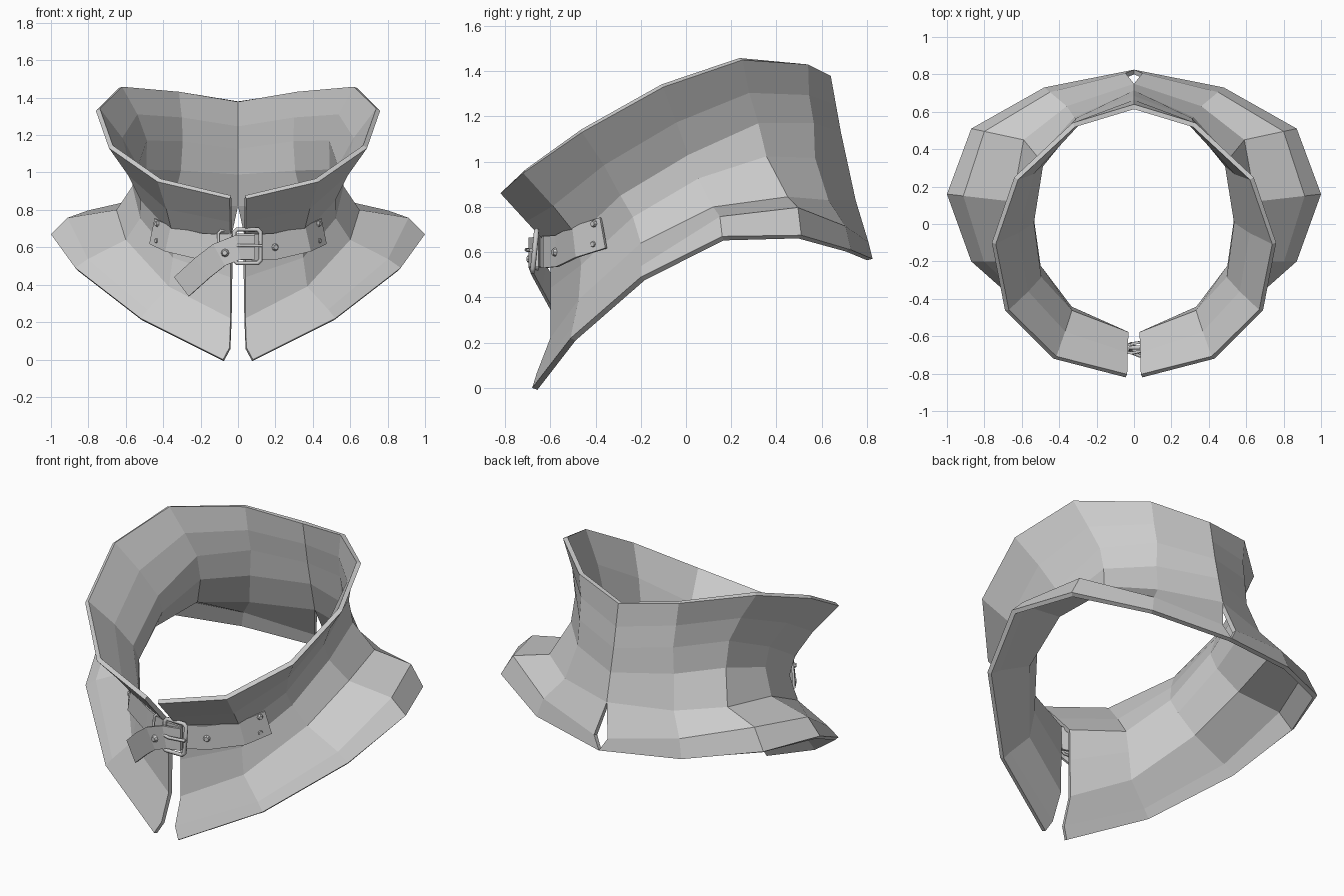
import bpy
from mathutils import Vector

if "Cube" in bpy.data.objects:
    bpy.data.objects.remove(bpy.data.objects["Cube"])

def make_mesh(name, verts, faces):
    me = bpy.data.meshes.new(name)
    me.from_pydata([tuple(v) for v in verts], [], faces)
    me.update()
    ob = bpy.data.objects.new(name, me)
    bpy.context.collection.objects.link(ob)
    return ob

def solidify(ob, thickness, offset):
    m = ob.modifiers.new("thickness", 'SOLIDIFY')
    m.thickness, m.offset, m.use_even_offset = thickness, offset, True

# Collar half: four guide rings, front gap to centre back
rim = [(.045, -.82, .86), (.43, -.72, .95), (.69, -.46, 1.13), (.76, -.10, 1.33),
       (.64, .25, 1.45), (.33, .54, 1.43), (0, .64, 1.38)]
waist = [(.04, -.60, .62), (.35, -.48, .67), (.52, -.29, .85), (.56, .01, 1.03),
         (.51, .32, 1.17), (.31, .565, 1.17), (0, .685, 1.13)]
crease = [(.04, -.60, .22), (.37, -.475, .39), (.60, -.20, .64), (.65, .12, .80),
          (.59, .45, .845), (.36, .63, .83), (0, .75, .83)]
hem = [(.08, -.68, 0), (.52, -.51, .22), (.87, -.20, .49), (1.0, .16, .67),
       (.87, .51, .675), (.48, .73, .61), (0, .825, .57)]
pull = [0, .03, .06, .06, .06, .04, 0]       # how far the neck hollows inward
lift = [.01, .005, .01, .055, .08, .05, .01]  # rounded shoulder of the flange

verts = []
for r, w, c, h, p, l in zip(rim, waist, crease, hem, pull, lift):
    r, w, c, h = map(Vector, (r, w, c, h))
    shrink = lambda v, k: Vector((v.x * (1 - k), v.y * (1 - k), v.z))
    shoulder = c.lerp(h, .75) + Vector((0, 0, l))
    if h.x < .1:
        shoulder.x = .045
    verts += [r, shrink(r.lerp(w, .52), p * .4), w,
              shrink(w.lerp(c, .45), p), c, shoulder, h]
R = 7
faces = [(i * R + j, i * R + j + 1, (i + 1) * R + j + 1, (i + 1) * R + j)
         for i in range(6) for j in range(R - 1)]
collar = make_mesh("collar", verts, faces)
mir = collar.modifiers.new("mirror", 'MIRROR')
mir.merge_threshold = .002
solidify(collar, .025, -1)

# Straps: flat bands swept along a path, facing outward from the neck
def band(name, path, half):
    pts = [Vector(p) for p in path]
    vs = []
    for i, p in enumerate(pts):
        t = (pts[min(i + 1, len(pts) - 1)] - pts[max(i - 1, 0)]).normalized()
        out = Vector((p.x * .7, p.y, 0)).normalized()
        up = t.cross(out).normalized()
        if up.z < 0:
            up = -up
        vs += [p + up * half, p - up * half]
    fs = [(2 * i, 2 * i + 1, 2 * i + 3, 2 * i + 2) for i in range(len(pts) - 1)]
    solidify(make_mesh(name, vs, fs), .014, 0)

band("buckle_strap", [(.455, -.365, .685), (.37, -.49, .645), (.20, -.57, .605),
                      (.09, -.625, .60), (-.02, -.64, .605)], .07)
band("hole_strap", [(-.455, -.365, .685), (-.37, -.49, .645), (-.20, -.57, .605),
                    (-.09, -.62, .60), (.0, -.655, .605), (.09, -.66, .605)], .07)
band("strap_tail", [(.09, -.668, .60), (0, -.69, .60), (-.10, -.675, .56),
                    (-.19, -.635, .49), (-.30, -.575, .39)], .066)

# Buckle metalwork: thin tubes
def tube(name, pts, radius, cyclic):
    cu = bpy.data.curves.new(name, 'CURVE')
    cu.dimensions = '3D'
    cu.bevel_depth, cu.bevel_resolution = radius, 1
    sp = cu.splines.new('POLY')
    sp.points.add(len(pts) - 1)
    for q, p in zip(sp.points, pts):
        q.co = (*p, 1)
    sp.use_cyclic_u = cyclic
    cu.use_fill_caps = not cyclic
    bpy.context.collection.objects.link(bpy.data.objects.new(name, cu))

def frame(name, x0, x1, z0, z1, y, radius, b=.015):
    loop = [(x0 + b, z0), (x1 - b, z0), (x1, z0 + b), (x1, z1 - b),
            (x1 - b, z1), (x0 + b, z1), (x0, z1 - b), (x0, z0 + b)]
    tube(name, [(x, y + .1 * (z - .6), z) for x, z in loop], radius, True)

frame("buckle_frame", -.02, .12, .515, .695, -.67, .012)
frame("strap_keeper", -.105, -.04, .525, .69, -.65, .008)
tube("buckle_prong", [(-.02, -.685, .61), (.03, -.705, .61), (.13, -.685, .608)], .009, False)

# Rivets and strap studs
def rivet(name, loc, r):
    n = Vector((loc[0], loc[1] * .8, 0)).normalized()
    bpy.ops.mesh.primitive_cone_add(vertices=8, radius1=r, radius2=r * .6, depth=.016,
                                    location=loc,
                                    rotation=n.to_track_quat('Z', 'Y').to_euler())
    bpy.context.object.name = name

for s in (-1, 1):
    for z in (.725, .635):
        rivet("strap_rivet", (s * .435, -.41, z), .018)
rivet("strap_stud", (.20, -.583, .60), .022)
rivet("strap_stud", (-.07, -.695, .57), .022)
